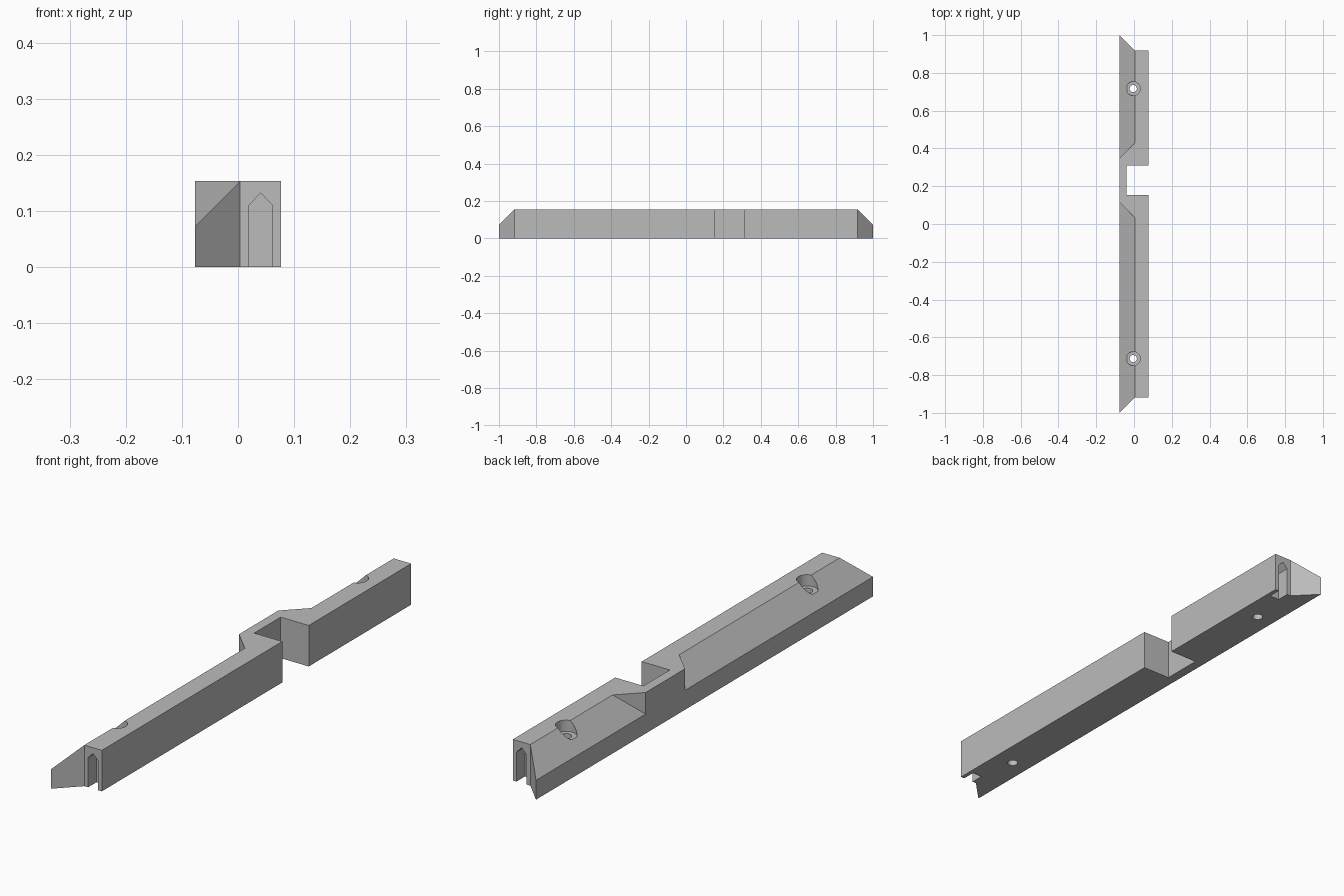
import bpy, bmesh
from mathutils import Vector

cube = bpy.data.objects.get("Cube")
if cube:
    bpy.data.objects.remove(cube, do_unlink=True)

grey = bpy.data.materials.new("plain grey")
grey.use_nodes = True
colour = (0.5, 0.5, 0.5, 1)
grey.diffuse_color = colour
grey.node_tree.nodes["Principled BSDF"].inputs["Base Color"].default_value = colour

SIDE, RIDGE, TOP, END = 0.077, 0.004, 0.154, 0.918


def prism(name, start, finish):
    """Solid between two matching rings of points."""
    bm = bmesh.new()
    a = [bm.verts.new(p) for p in start]
    b = [bm.verts.new(p) for p in finish]
    bm.faces.new(a)
    bm.faces.new(b[::-1])
    for i in range(len(a)):
        j = (i + 1) % len(a)
        bm.faces.new((a[j], a[i], b[i], b[j]))
    bmesh.ops.recalc_face_normals(bm, faces=bm.faces)
    mesh = bpy.data.meshes.new(name)
    bm.to_mesh(mesh)
    bm.free()
    mesh.materials.append(grey)
    obj = bpy.data.objects.new(name, mesh)
    bpy.context.collection.objects.link(obj)
    return obj


def cylinder(name, y, radius, low, high):
    bpy.ops.mesh.primitive_cylinder_add(vertices=32, radius=radius, depth=high - low,
                                        location=(-0.004, y, (low + high) / 2))
    obj = bpy.context.object
    obj.name = name
    obj.data.materials.append(grey)
    return obj


# Rail with mitred ends and a square notch through one side
half = [(SIDE, END), (RIDGE, END), (-SIDE, 1)]
notch = [(SIDE, 0.153), (-0.04, 0.153), (-0.04, 0.31), (SIDE, 0.31)]
outline = half + [(x, -y) for x, y in half[::-1]] + notch
rail = prism("notched_rail", [(x, y, 0) for x, y in outline],
             [(x, y, TOP) for x, y in outline])
cutters = []

# Sloped top edge, stopping with a slanted face on either side of the notch
margin = 0.02
slope = [(RIDGE + margin, TOP + margin), (-SIDE - margin, TOP - SIDE - RIDGE - margin),
         (-SIDE - margin, TOP + margin)]
for name, stop, sign in (("front_slope", 0.035, 1), ("back_slope", 0.43, -1)):
    cutters.append(prism(name, [(x, stop + sign * (RIDGE - x), z) for x, z in slope],
                         [(x, -sign * 1.2, z) for x, z in slope]))

# Pointed slot in each end, open at the bottom
slot = [(0.02, -0.02), (0.061, -0.02), (0.061, 0.111), (0.0405, 0.132), (0.02, 0.111)]
for name, s in (("front_slot", -1), ("back_slot", 1)):
    cutters.append(prism(name, [(x, s * (END - 0.05), z) for x, z in slot],
                         [(x, s * 1.1, z) for x, z in slot]))

# Screw holes with wide recesses
for name, y in (("front", -0.713), ("back", 0.717)):
    cutters.append(cylinder(name + "_hole", y, 0.019, -0.05, 0.25))
    cutters.append(cylinder(name + "_recess", y, 0.037, 0.112, 0.25))

for cutter in cutters:
    mod = rail.modifiers.new(cutter.name, 'BOOLEAN')
    mod.operation = 'DIFFERENCE'
    mod.solver = 'EXACT'
    mod.object = cutter

# Bake the cuts and remove the cutters
bpy.context.view_layer.update()
evaluated = rail.evaluated_get(bpy.context.evaluated_depsgraph_get())
baked = bpy.data.meshes.new_from_object(evaluated)
rail.modifiers.clear()
rail.data = baked
for cutter in cutters:
    bpy.data.objects.remove(cutter, do_unlink=True)
